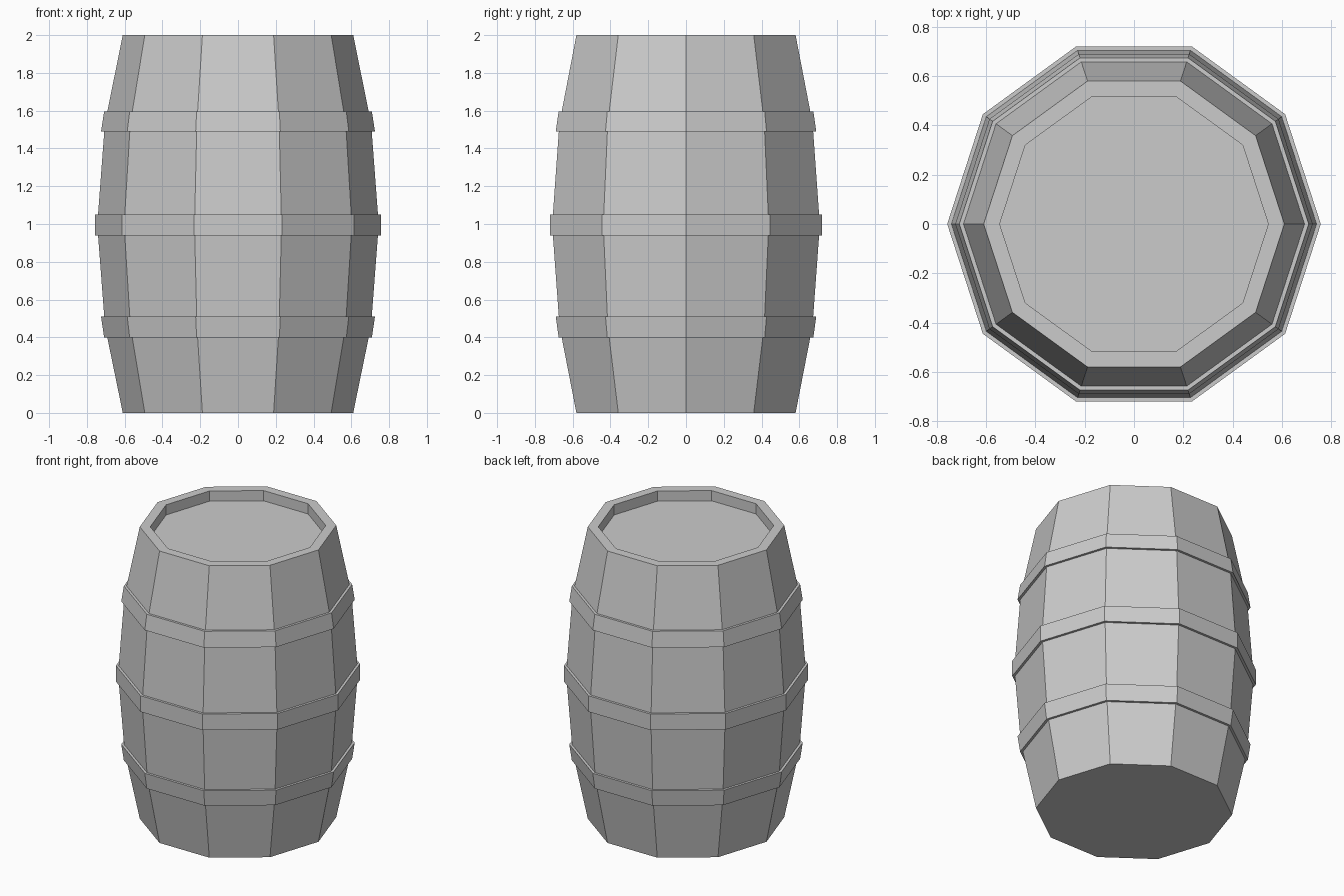
import bpy, bmesh
from math import cos, sin, pi

if "Cube" in bpy.data.objects:
    bpy.data.objects.remove(bpy.data.objects["Cube"])

SIDES = 10


def lathe(name, profile, cap_start=False, cap_end=False):
    """Revolve (radius, z) points into a flat-sided ring shape."""
    bm = bmesh.new()
    rings = [[bm.verts.new((r * cos(2 * pi * i / SIDES), r * sin(2 * pi * i / SIDES), z))
              for i in range(SIDES)] for r, z in profile]
    for a, b in zip(rings, rings[1:]):
        for i in range(SIDES):
            j = (i + 1) % SIDES
            bm.faces.new((a[i], a[j], b[j], b[i]))
    if cap_start:
        bm.faces.new(rings[0][::-1])
    if cap_end:
        bm.faces.new(rings[-1])
    mesh = bpy.data.meshes.new(name)
    bm.to_mesh(mesh)
    bm.free()
    obj = bpy.data.objects.new(name, mesh)
    bpy.context.collection.objects.link(obj)
    return obj


# Bulging body with a flat base, a raised rim and a recessed lid
lathe("barrel_body", [
    (0.61, 0), (0.692, 0.40), (0.708, 0.51), (0.741, 0.94),
    (0.741, 1.05), (0.708, 1.49), (0.692, 1.595), (0.61, 2.0),
    (0.545, 2.0), (0.545, 1.93),
], cap_start=True, cap_end=True)

# Hoops: body radius and hoop radius at the lower and upper edge
hoops = [
    ("lower_hoop", 0.40, 0.51, 0.692, 0.708),
    ("middle_hoop", 0.94, 1.05, 0.741, 0.741),
    ("upper_hoop", 1.49, 1.595, 0.708, 0.692),
]
THICK = 0.017
for name, z0, z1, r0, r1 in hoops:
    lathe(name, [(r0, z0), (r0 + THICK, z0), (r1 + THICK, z1), (r1, z1)])
